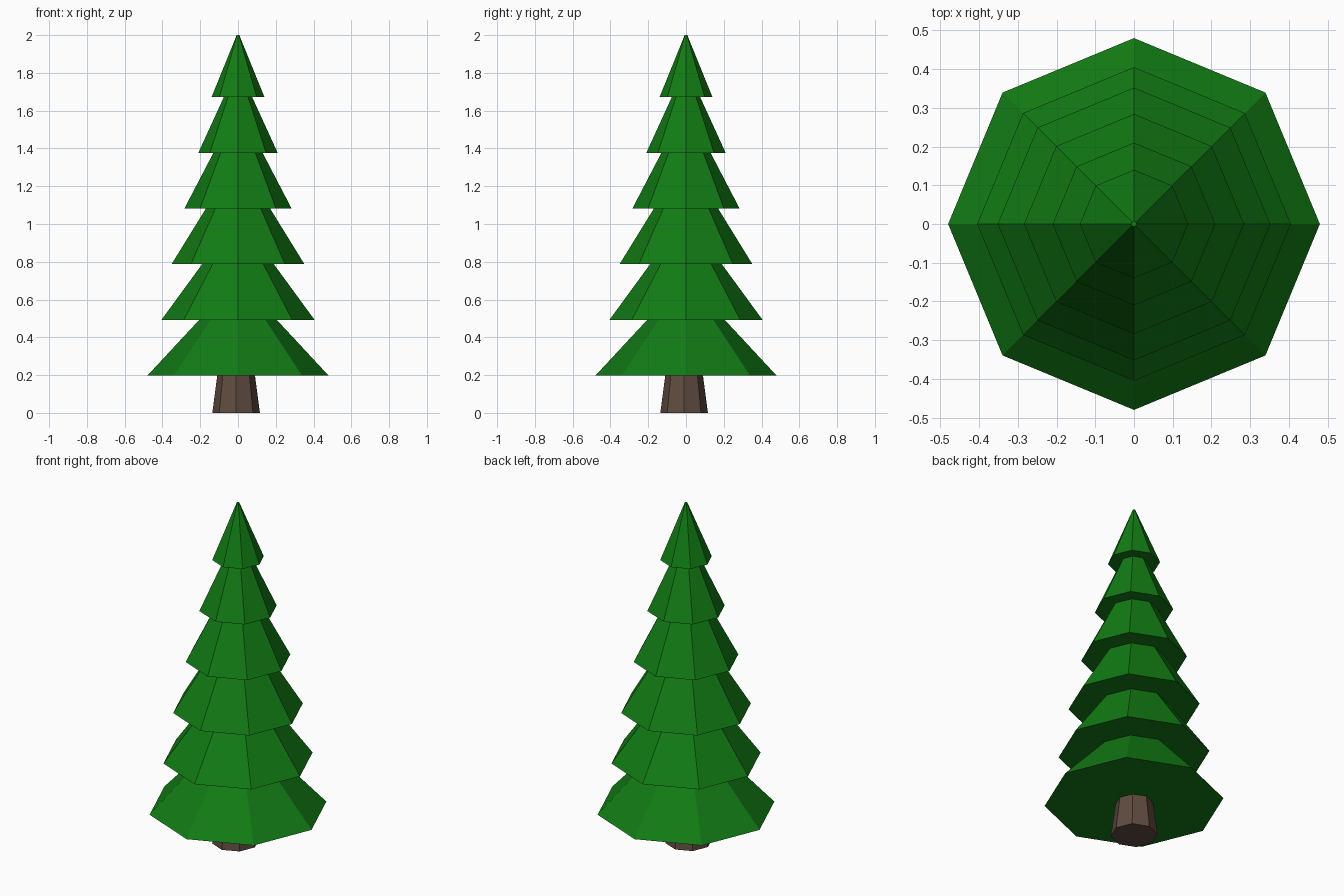
import bpy

if "Cube" in bpy.data.objects:
    bpy.data.objects.remove(bpy.data.objects["Cube"])

SIDES = 8


def material(name, colour):
    mat = bpy.data.materials.new(name)
    mat.diffuse_color = (*colour, 1.0)
    mat.use_nodes = True
    mat.node_tree.nodes["Principled BSDF"].inputs["Base Color"].default_value = mat.diffuse_color
    return mat


def frustum(name, z0, z1, r0, r1, mat, x=0.0, y=0.0):
    bpy.ops.mesh.primitive_cone_add(vertices=SIDES, radius1=r0, radius2=r1,
                                    depth=z1 - z0, location=(x, y, (z0 + z1) / 2))
    obj = bpy.context.object
    obj.name = name
    obj.data.materials.append(mat)
    return obj


green = material("needles", (0.006, 0.2, 0.007))
brown = material("bark", (0.115, 0.07, 0.05))

# Tapered trunk, slightly off centre
frustum("trunk", 0.0, 0.25, 0.126, 0.093, brown, -0.01, -0.01)

# Branch tiers: rim height, rim radius, radius where the next tier covers it
tiers = [
    (0.197, 0.48, 0.205),
    (0.493, 0.405, 0.19),
    (0.787, 0.352, 0.17),
    (1.082, 0.284, 0.13),
    (1.377, 0.21, 0.075),
    (1.672, 0.14, 0.007),
]
for i, (z, rim, neck) in enumerate(tiers):
    last = i == len(tiers) - 1
    top = 2.0 if last else tiers[i + 1][0]
    # Lower tiers run on a little inside the tier above
    extra = 0.0 if last else 0.03
    r_top = neck - (rim - neck) / (top - z) * extra
    frustum(f"branch_tier_{i + 1}", z, top + extra, rim, r_top, green)
